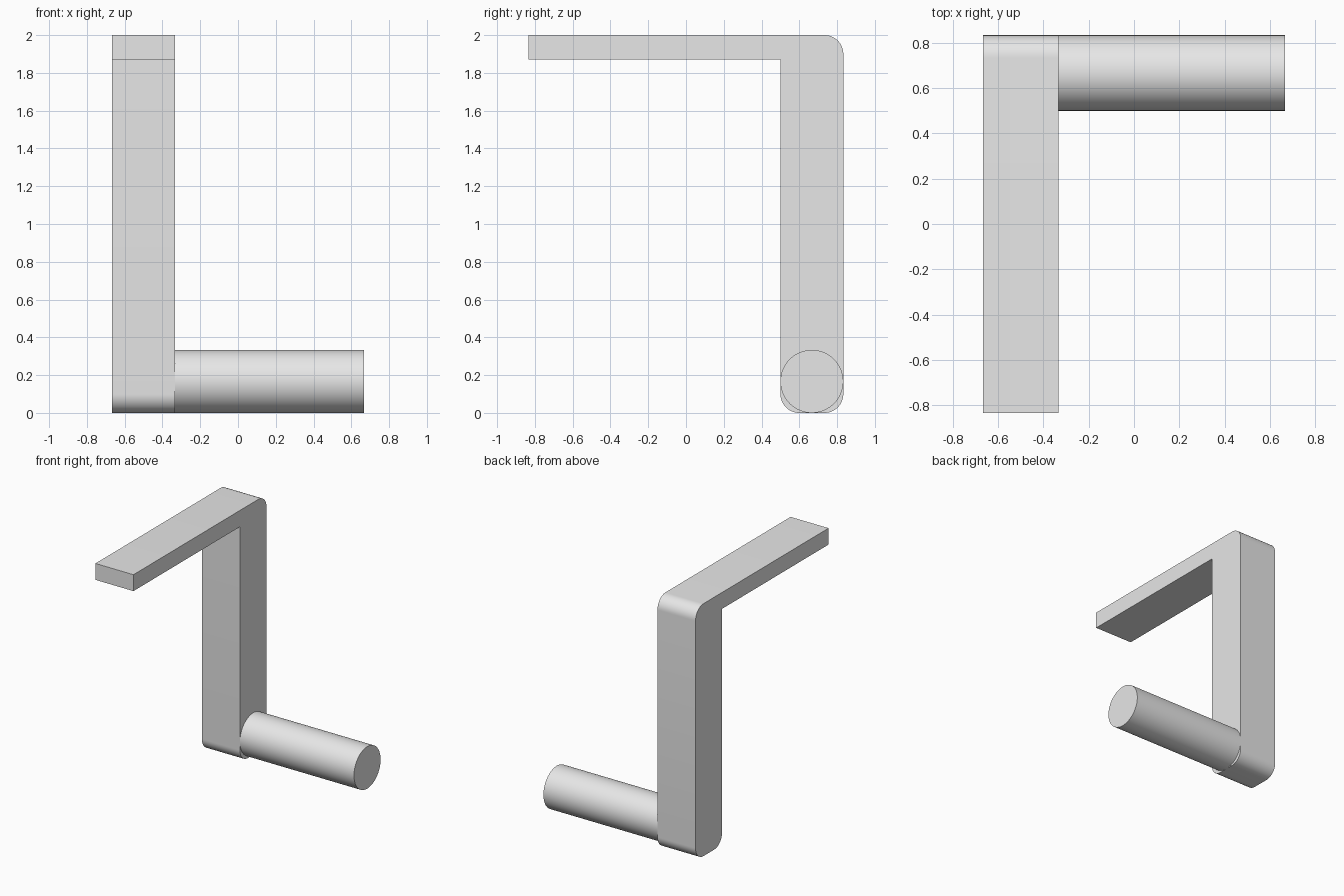
import bpy
import bmesh
from math import sin, cos, pi
from mathutils import Matrix, Vector

cube = bpy.data.objects.get("Cube")
if cube:
    bpy.data.objects.remove(cube, do_unlink=True)

grey = bpy.data.materials.new("light_grey")
grey.use_nodes = True
colour = (0.8, 0.8, 0.8, 1)
grey.diffuse_color = colour
grey.node_tree.nodes["Principled BSDF"].inputs["Base Color"].default_value = colour

THIRD = 1 / 3
BACK, FRONT = 0.833, -0.833
INNER = BACK - THIRD


def add_object(name, bm):
    bmesh.ops.recalc_face_normals(bm, faces=bm.faces)
    mesh = bpy.data.meshes.new(name)
    bm.to_mesh(mesh)
    bm.free()
    mesh.materials.append(grey)
    obj = bpy.data.objects.new(name, mesh)
    bpy.context.collection.objects.link(obj)
    bpy.ops.object.select_all(action="DESELECT")
    obj.select_set(True)
    bpy.context.view_layer.objects.active = obj
    bpy.ops.object.shade_smooth_by_angle(angle=pi / 6)
    return obj


def rounded(y, z, start, radius=0.1, steps=12):
    """Quarter circle around (y, z), as profile points."""
    angles = [start + pi / 2 * i / steps for i in range(steps + 1)]
    return [(y + radius * cos(a), z + radius * sin(a)) for a in angles]


# Bent bracket: side profile with rounded corners, extruded across x
r = 0.1
profile = [(INNER, 1.87), (FRONT, 1.87), (FRONT, 2)][::-1]
profile += rounded(INNER + r, r, pi)
profile += rounded(BACK - r, r, 1.5 * pi)
profile += rounded(BACK - r, 2 - r, 0)
bm = bmesh.new()
face = bm.faces.new([bm.verts.new((-2 * THIRD, y, z)) for y, z in profile])
side = bmesh.ops.extrude_face_region(bm, geom=[face])
moved = [v for v in side["geom"] if isinstance(v, bmesh.types.BMVert)]
bmesh.ops.translate(bm, verts=moved, vec=Vector((THIRD, 0, 0)))
add_object("bent_bracket", bm)

# Round handle standing out from the foot of the bracket
bm = bmesh.new()
bmesh.ops.create_cone(
    bm, cap_ends=True, segments=64, radius1=THIRD / 2, radius2=THIRD / 2, depth=1,
    matrix=Matrix.Translation((THIRD / 2, BACK - THIRD / 2, THIRD / 2))
    @ Matrix.Rotation(pi / 2, 4, "Y"))
add_object("round_handle", bm)
